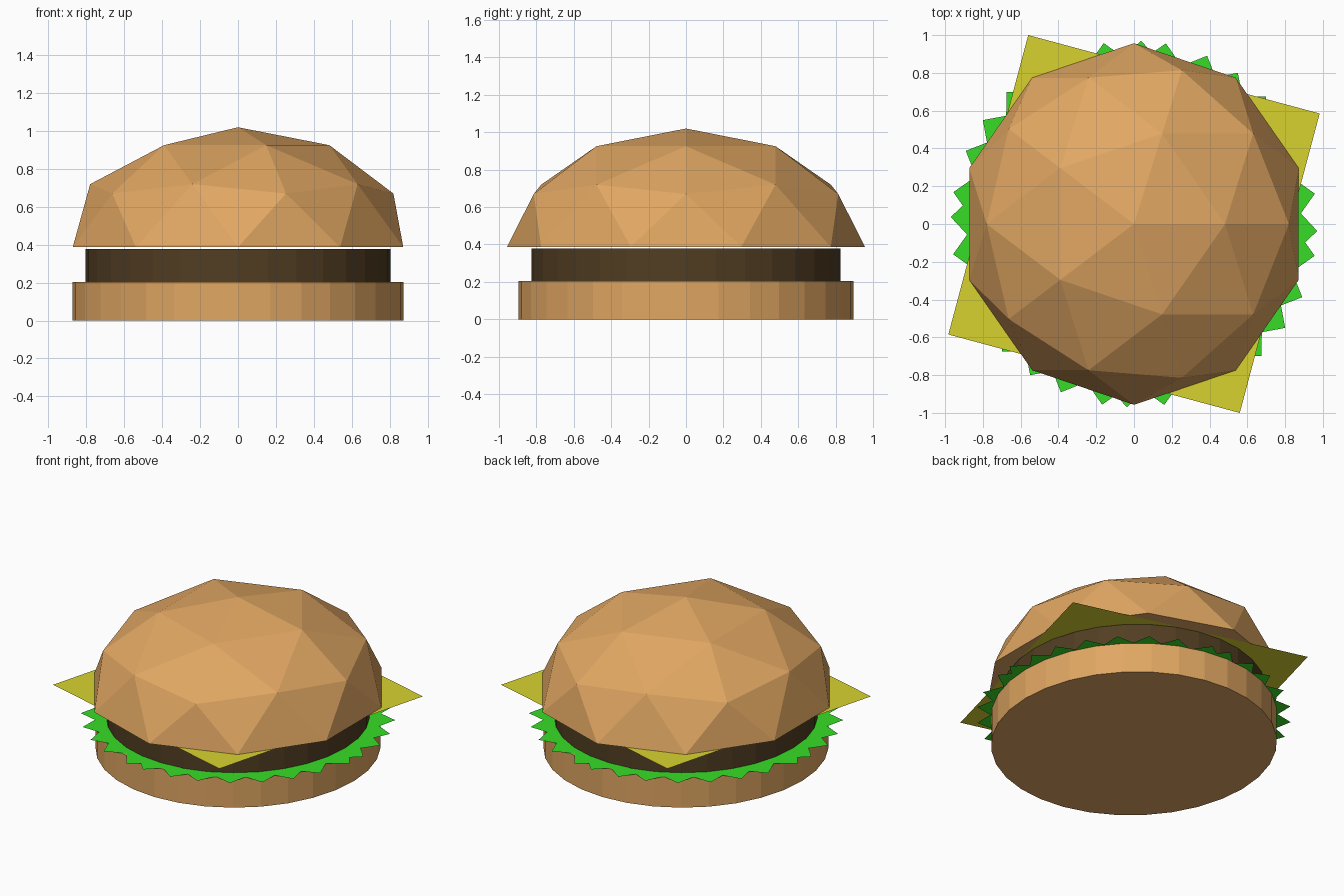
import bpy, bmesh, math
from mathutils import Matrix

if "Cube" in bpy.data.objects:
    bpy.data.objects.remove(bpy.data.objects["Cube"])


def material(name, rgb):
    m = bpy.data.materials.new(name)
    m.diffuse_color = (*rgb, 1)
    m.use_nodes = True
    m.node_tree.nodes["Principled BSDF"].inputs["Base Color"].default_value = m.diffuse_color
    return m


BREAD = material("bread", (0.75, 0.385, 0.123))
MEAT = material("meat", (0.083, 0.047, 0.016))
GREEN = material("leaf green", (0.038, 0.72, 0.02))
YELLOW = material("cheese yellow", (0.69, 0.65, 0.03))


def finish(bm, name, mat):
    bmesh.ops.recalc_face_normals(bm, faces=bm.faces)
    me = bpy.data.meshes.new(name)
    bm.to_mesh(me)
    bm.free()
    me.materials.append(mat)
    ob = bpy.data.objects.new(name, me)
    bpy.context.collection.objects.link(ob)
    return ob


def disc(name, rx, ry, z0, z1, mat):
    """Faceted 32-sided oval slab between two heights."""
    bm = bmesh.new()
    bmesh.ops.create_cone(bm, cap_ends=True, segments=32, radius1=1, radius2=1, depth=1,
                          matrix=Matrix.Translation((0, 0, (z0 + z1) / 2))
                          @ Matrix.Diagonal((rx, ry, z1 - z0, 1)))
    return finish(bm, name, mat)


def add_sheet(bm, a, b, z):
    """Thin four-cornered sheet from two neighbouring corners, mirrored through the centre."""
    pts = [a, b, (-a[0], -a[1]), (-b[0], -b[1])]
    f = bm.faces.new([bm.verts.new((x, y, z)) for x, y in pts])
    f.normal_update()
    if f.normal.z < 0:
        f.normal_flip()


# Bottom bun and patty
disc("bottom_bun", 0.873, 0.896, 0.0, 0.204, BREAD)
disc("patty", 0.806, 0.827, 0.204, 0.378, MEAT)

# Lettuce: square leaves fanned around the centre so their corners form the frill
bm = bmesh.new()
for i, deg in enumerate((9.5, 20, 32, 44, 55.5, 66.5, 80, 87.8)):
    a = math.radians(deg)
    c, s = 0.971 * math.cos(a), 0.971 * math.sin(a)
    add_sheet(bm, (c, s), (-s, c), 0.205 + i * 0.0003)
finish(bm, "lettuce", GREEN)

# Cheese slice, turned so its corners stick out
bm = bmesh.new()
add_sheet(bm, (0.983, 0.585), (-0.56, 1.0), 0.383)
finish(bm, "cheese_slice", YELLOW)

# Top bun: upper half of a faceted ball, closed underneath
bm = bmesh.new()
bmesh.ops.create_icosphere(bm, subdivisions=2, radius=1)
bmesh.ops.delete(bm, geom=[v for v in bm.verts if v.co.z < -0.01], context='VERTS')
bmesh.ops.holes_fill(bm, edges=[e for e in bm.edges if e.is_boundary], sides=0)
bmesh.ops.transform(bm, verts=bm.verts,
                    matrix=Matrix.Translation((0, 0, 0.387)) @ Matrix.Diagonal((0.917, 0.957, 0.633, 1)))
finish(bm, "top_bun", BREAD)
